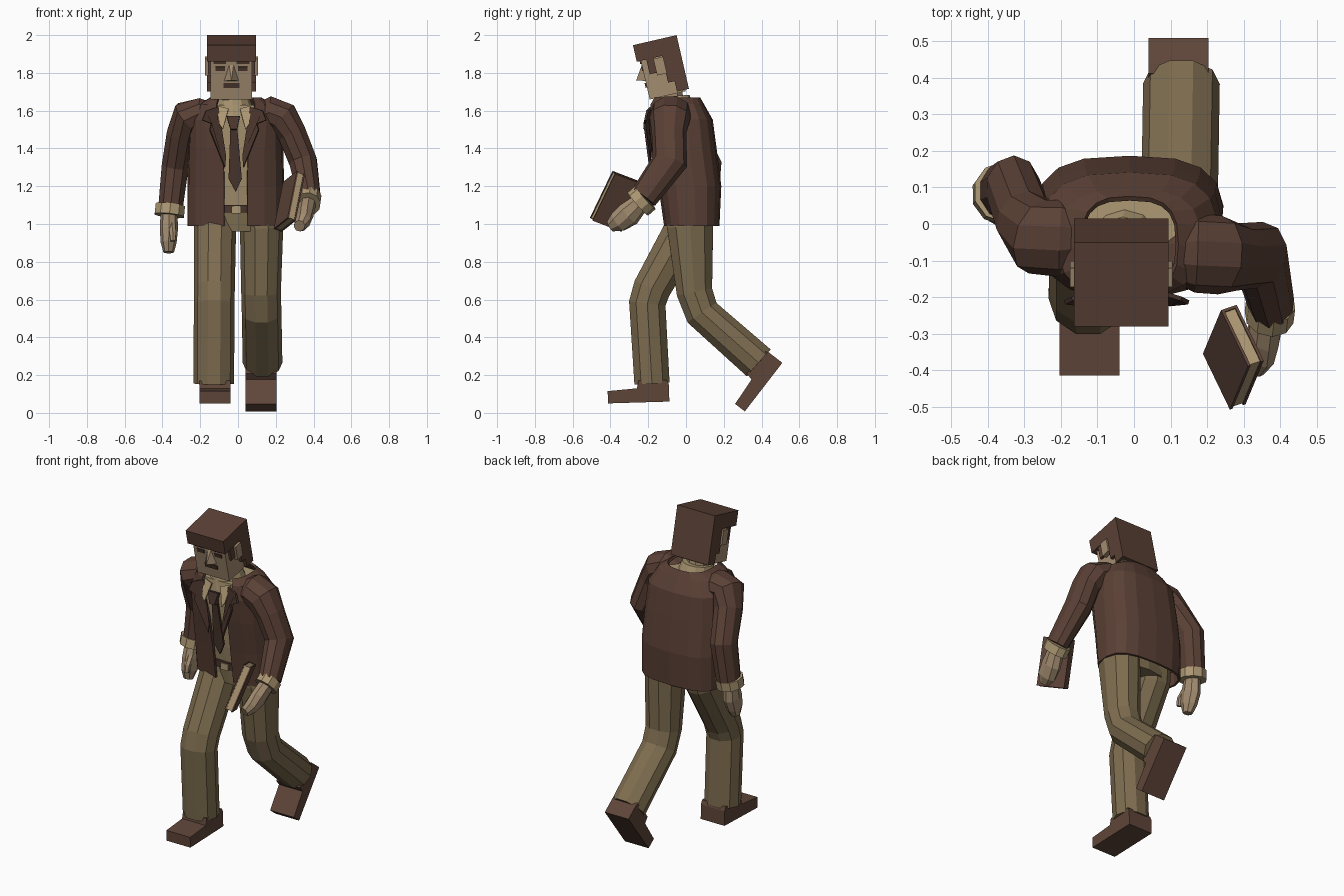
import bpy, bmesh, math
from mathutils import Vector, Matrix

if "Cube" in bpy.data.objects:
    bpy.data.objects.remove(bpy.data.objects["Cube"])


def mat(name, hexcode):
    def lin(c):
        return c / 12.92 if c < 0.04 else ((c + 0.055) / 1.055) ** 2.4
    m = bpy.data.materials.new(name)
    m.diffuse_color = [lin(int(hexcode[i:i + 2], 16) / 255) for i in (0, 2, 4)] + [1]
    m.use_nodes = True
    m.node_tree.nodes["Principled BSDF"].inputs["Base Color"].default_value = m.diffuse_color
    return m


BROWN = mat("jacket_brown", "5a4035")
DARK = mat("dark_brown", "4a352d")
SHOE = mat("shoe_brown", "5f4539")
PANTS = mat("trouser_olive", "7d6c4f")
SKIN = mat("skin", "a38c70")
SHIRT = mat("shirt_cream", "ad9873")


def make(name, verts, faces, m, matrix=None, thick=0):
    me = bpy.data.meshes.new(name)
    me.from_pydata([tuple(v) for v in verts], [], faces)
    bm = bmesh.new()
    bm.from_mesh(me)
    bmesh.ops.recalc_face_normals(bm, faces=bm.faces)
    bm.to_mesh(me)
    bm.free()
    me.materials.append(m)
    ob = bpy.data.objects.new(name, me)
    bpy.context.collection.objects.link(ob)
    if matrix:
        ob.matrix_world = matrix
    if thick:
        s = ob.modifiers.new("thickness", 'SOLIDIFY')
        s.thickness, s.offset = thick, 0
    return ob


def loft(name, rings, m, closed=True, thick=0):
    n = len(rings[0])
    faces = []
    for k in range(len(rings) - 1):
        for i in range(n if closed else n - 1):
            j = (i + 1) % n
            faces.append((k * n + i, k * n + j, (k + 1) * n + j, (k + 1) * n + i))
    if closed:
        faces += [tuple(range(n)), tuple(range((len(rings) - 1) * n, len(rings) * n))]
    return make(name, [p for r in rings for p in r], faces, m, thick=thick)


def tube(name, path, m, ref=(1, 0, 0), sides=10):
    """path items: (x, y, z, radius along ref, radius across)"""
    pts = [Vector(p[:3]) for p in path]
    rings = []
    for i, p in enumerate(path):
        t = Vector()
        if i > 0:
            t += (pts[i] - pts[i - 1]).normalized()
        if i < len(pts) - 1:
            t += (pts[i + 1] - pts[i]).normalized()
        t.normalize()
        u = Vector(ref)
        u = (u - t * u.dot(t)).normalized()
        v = t.cross(u)
        rings.append([pts[i] + u * p[3] * math.cos(a) + v * p[4] * math.sin(a)
                      for a in (2 * math.pi * k / sides for k in range(sides))])
    return loft(name, rings, m)


def box(name, x, y, z, m, matrix=None):
    v = [(a, b, c) for a in x for b in y for c in z]
    f = [(0, 1, 3, 2), (4, 6, 7, 5), (0, 4, 5, 1), (2, 3, 7, 6), (0, 2, 6, 4), (1, 5, 7, 3)]
    return make(name, v, f, m, matrix)


# Torso: section = z, centre y, half width, half depth, half front gap
SECTIONS = [(0.99, .03, .25, .14, .06), (1.2, .02, .25, .16, .06), (1.4, -.01, .245, .165, .065),
            (1.55, -.03, .235, .165, .09), (1.63, -.05, .19, .14, .10), (1.665, -.055, .13, .125, .09)]


def torso_ring(z, yc, rx, ry, gap, n):
    d = math.asin((gap / rx) ** (1 / .7)) if gap else 0
    out = []
    for i in range(n):
        a = -math.pi / 2 + d + (2 * math.pi - 2 * d) * i / ((n - 1) if gap else n)
        c, s = math.cos(a), math.sin(a)
        out.append((-.012 + rx * math.copysign(abs(c) ** .7, c), yc + ry * math.copysign(abs(s) ** .7, s), z))
    return out


loft("jacket", [torso_ring(*s, 17) for s in SECTIONS], BROWN, closed=False, thick=.014)
loft("shirt", [torso_ring(max(z, 1.07), y, rx - .018, ry - .018, 0, 16)
               for z, y, rx, ry, g in SECTIONS[:5]], SHIRT)
tube("hips", [(-.0, .02, 1.1, .215, .115), (0, .02, .96, .2, .11)], PANTS, sides=12)
tube("belt", [(-.005, .02, 1.1, .222, .135), (-.005, .02, 1.06, .222, .135)], DARK, sides=16)
box("belt_buckle", (-.035, .015), (-.121, -.112), (1.055, 1.095), SHIRT)

# Lapels and shirt collar flaps, mirrored about the tie
for s, side in ((-1, "right"), (1, "left")):
    cx = -.02
    make(side + "_lapel", [(cx + s * .085, -.185, 1.62), (cx + s * .15, -.205, 1.6), (cx + s * .17, -.215, 1.55),
                           (cx + s * .12, -.22, 1.53), (cx + s * .13, -.215, 1.5), (cx + s * .05, -.19, 1.3),
                           (cx + s * .045, -.19, 1.36)], [tuple(range(7))], DARK, thick=.012)
    make(side + "_collar_flap", [(cx + s * .03, -.185, 1.61), (cx + s * .09, -.17, 1.625),
                                 (cx + s * .08, -.21, 1.53), (cx + s * .06, -.215, 1.5)],
         [(0, 1, 2, 3)], SHIRT, thick=.01)

# Tie
make("tie_knot", [(-.06, -.2, 1.57), (.01, -.2, 1.57), (-.005, -.215, 1.5), (-.04, -.215, 1.5)],
     [(0, 1, 2, 3)], DARK, thick=.025)
make("tie", [(-.04, -.195, 1.52), (-.005, -.195, 1.52), (.02, -.165, 1.24), (-.012, -.155, 1.17),
             (-.05, -.165, 1.24)], [(0, 1, 2, 3, 4)], DARK, thick=.014)

# Neck and collar band
tube("neck", [(-.03, -.07, 1.58, .07, .075), (-.035, -.1, 1.74, .07, .075)], SKIN)
tube("shirt_collar", [(-.025, -.065, 1.59, .11, .115), (-.03, -.075, 1.67, .088, .095)], SHIRT, sides=12)

# Head, tilted forward about its top back edge
H = Matrix.Translation((-.035, -.05, 2.0)) @ Matrix.Rotation(math.radians(13), 4, 'X')
box("face", (-.11, .11), (-.215, -.02), (-.3, -.02), SKIN, H)
box("hair_top", (-.13, .13), (-.237, 0), (-.09, 0), BROWN, H)
box("hair_back", (-.13, .13), (-.065, 0), (-.292, -.09), BROWN, H)
box("mouth", (-.042, .042), (-.222, -.214), (-.235, -.21), DARK, H)
make("nose", [(-.04, -.213, -.2), (.04, -.213, -.2), (.012, -.213, -.11), (-.012, -.213, -.11),
              (0, -.262, -.185)], [(0, 1, 2, 3), (0, 1, 4), (1, 2, 4), (2, 3, 4), (3, 0, 4)], SKIN, H)
for s, side in ((-1, "right"), (1, "left")):
    def sx(a, b):
        return sorted((s * a, s * b))
    box(side + "_hair_side", sx(.1, .13), (-.1, -.06), (-.235, -.08), BROWN, H)
    box(side + "_sideburn", sx(.1, .125), (-.185, -.145), (-.17, -.08), BROWN, H)
    box(side + "_ear", sx(.1, .14), (-.148, -.095), (-.185, -.095), SKIN, H)
    box(side + "_eyebrow", sx(.028, .095), (-.222, -.214), (-.106, -.091), DARK, H)
    box(side + "_eye", sx(.035, .085), (-.22, -.214), (-.145, -.122), DARK, H)

# Arms
Y = (0, 1, 0)
tube("right_sleeve", [(-.13, -.04, 1.57, .08, .07), (-.2, -.04, 1.585, .105, .085), (-.265, -.035, 1.565, .105, .095),
                      (-.3, .01, 1.48, .09, .08), (-.332, .1, 1.31, .09, .075), (-.358, .09, 1.08, .078, .068)],
     BROWN, Y)
tube("right_cuff", [(-.358, .088, 1.1, .083, .082), (-.364, .08, 1.045, .083, .082)], SHIRT, Y)
tube("right_hand", [(-.365, .08, 1.06, .05, .045), (-.366, .065, .97, .065, .048), (-.367, .045, .9, .055, .042),
                    (-.367, .035, .85, .03, .028)], SKIN, Y, 8)
tube("right_thumb", [(-.35, .04, 1.0, .022, .02), (-.345, -.005, .95, .02, .02), (-.345, -.015, .91, .014, .014)],
     SKIN, Y, 6)
tube("left_sleeve", [(.11, -.08, 1.57, .08, .07), (.17, -.08, 1.59, .108, .09), (.235, -.085, 1.56, .108, .095),
                     (.285, -.09, 1.48, .092, .08), (.345, -.085, 1.33, .095, .077), (.378, -.225, 1.14, .075, .062)],
     BROWN, Y)
tube("left_cuff", [(.375, -.215, 1.14, .082, .068), (.37, -.255, 1.105, .082, .068)], SHIRT, Y)
tube("left_hand", [(.37, -.24, 1.115, .05, .045), (.355, -.305, 1.05, .068, .045), (.34, -.36, 1.01, .06, .042),
                   (.325, -.4, .99, .035, .03)], SKIN, Y, 8)

# Book: local x = thickness, y = towards spine, z = length
L = Vector((.05, .12, .25)).normalized()
S = Vector((.075, -.155, .06))
S = (S - L * S.dot(L)).normalized()
T = L.cross(S)
B = Matrix((T, -S, L)).transposed().to_4x4()
B.translation = (.272, -.365, 1.12)
for x, n in ((-.02, "inner"), (.02, "outer")):
    box("book_" + n + "_cover", (x - .004, x + .004), (-.09, .09), (-.14, .14), SHOE, B)
box("book_spine", (-.024, .024), (.082, .09), (-.14, .14), SHOE, B)
box("book_pages", (-.017, .017), (-.086, .083), (-.135, .135), SHIRT, B)

# Legs
tube("right_trouser_leg", [(-.11, .03, 1.08, .105, .11), (-.122, 0, .98, .112, .115), (-.125, -.18, .66, .108, .105),
                           (-.126, -.205, .58, .108, .102), (-.128, -.18, .155, .107, .098)], PANTS)
tube("left_trouser_leg", [(.11, .02, 1.08, .105, .12), (.125, .022, .98, .115, .128), (.122, .045, .64, .105, .1),
                          (.125, .085, .53, .105, .097), (.13, .385, .265, .105, .1)], PANTS)


# Shoes: side profile from heel to toe, extruded across
def shoe(name, x, heel, d):
    d = Vector(d).normalized()
    up = Vector((d.y, -d.x))
    prof = [(0, 0), (.325, 0), (.325, .065), (.17, .075), (.16, .115), (.01, .115), (0, .09)]
    rings = []
    for px in (x - .082, x + .082):
        rings.append([(px, *(Vector(heel) + d * a + up * b)) for a, b in prof])
    loft(name, rings, SHOE)


shoe("right_shoe", -.122, (-.088, .06), (-1, -.03))
shoe("left_shoe", .122, (.51, .265), (-.61, -.79))
